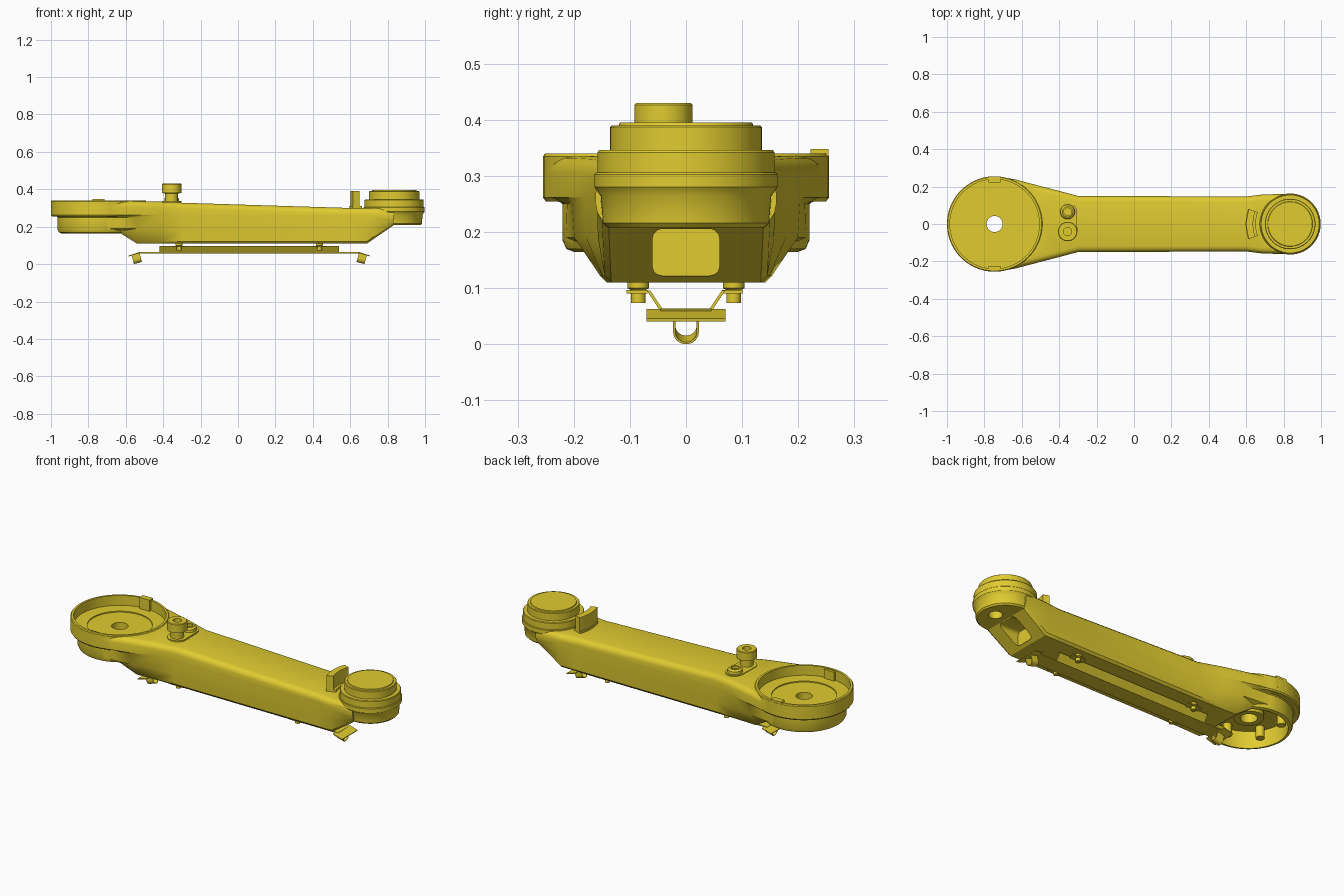
import bpy, bmesh, math
from mathutils import Matrix

if "Cube" in bpy.data.objects:
    bpy.data.objects.remove(bpy.data.objects["Cube"])

yellow = bpy.data.materials.new("yellow_paint")
yellow.diffuse_color = (0.75, 0.6, 0.03, 1)
yellow.use_nodes = True
yellow.node_tree.nodes["Principled BSDF"].inputs["Base Color"].default_value = yellow.diffuse_color
HUB, TIP, TRAY = -0.745, 0.835, 0.06      # x of big hub, small hub, tray middle


def finish(name, bm):
    bmesh.ops.recalc_face_normals(bm, faces=bm.faces)
    me = bpy.data.meshes.new(name)
    bm.to_mesh(me)
    bm.free()
    ob = bpy.data.objects.new(name, me)
    bpy.context.collection.objects.link(ob)
    me.materials.append(yellow)
    return ob


def smooth(ob, angle=32):
    bpy.ops.object.select_all(action='DESELECT')
    ob.select_set(True)
    bpy.context.view_layer.objects.active = ob
    bpy.ops.object.shade_smooth_by_angle(angle=math.radians(angle))
    return ob


def lathe(name, profile, x, y=0, steps=96):
    """Spin an (r, z) profile about a vertical axis."""
    bm = bmesh.new()
    vs = [bm.verts.new((r, 0, z)) for r, z in profile]
    edges = [bm.edges.new(p) for p in zip(vs, vs[1:])]
    if profile[0][0] > 0:
        edges.append(bm.edges.new((vs[-1], vs[0])))
    bmesh.ops.spin(bm, geom=vs + edges, cent=(0, 0, 0), axis=(0, 0, 1),
                   angle=2 * math.pi, steps=steps)
    bmesh.ops.remove_doubles(bm, verts=bm.verts, dist=1e-5)
    bmesh.ops.translate(bm, verts=bm.verts, vec=(x, y, 0))
    return smooth(finish(name, bm))


def prism(name, pts, a, b, axis, matrix=Matrix()):
    """Extrude a 2D outline from a to b along the given axis."""
    place = {'x': lambda p, t: (t, p[0], p[1]), 'y': lambda p, t: (p[0], t, p[1]),
             'z': lambda p, t: (p[0], p[1], t)}[axis]
    bm = bmesh.new()
    rings = [[bm.verts.new(place(p, t)) for p in pts] for t in (a, b)]
    n = len(pts)
    for i in range(n):
        j = (i + 1) % n
        bm.faces.new((rings[0][i], rings[0][j], rings[1][j], rings[1][i]))
    bm.faces.new(rings[0])
    bm.faces.new(rings[1])
    bm.transform(matrix)
    return smooth(finish(name, bm))


def rect(x0, x1, y0, y1):
    return [(x0, y0), (x1, y0), (x1, y1), (x0, y1)]


def rounded(x0, x1, y0, y1, r):
    corners = [(x1 - r, y1 - r), (x0 + r, y1 - r), (x0 + r, y0 + r), (x1 - r, y0 + r)]
    return [(cx + r * math.cos(math.radians(90 * k + t)), cy + r * math.sin(math.radians(90 * k + t)))
            for k, (cx, cy) in enumerate(corners) for t in (0, 30, 60, 90)]


def arc(cx, cy, r, a0, a1, n):
    return [(cx + r * math.cos(math.radians(a0 + (a1 - a0) * i / n)),
             cy + r * math.sin(math.radians(a0 + (a1 - a0) * i / n))) for i in range(n + 1)]


def combine(target, other, operation):
    mod = target.modifiers.new("combine", 'BOOLEAN')
    mod.operation, mod.object, mod.solver = operation, other, 'EXACT'
    bpy.context.view_layer.objects.active = target
    bpy.ops.object.modifier_apply(modifier=mod.name)
    bpy.data.objects.remove(other)


# Arm casting: loft of (x, top, width, skirt width, lower width, lower z, bottom width, bottom z)
sections = [
    (-0.70, .336, .250, .215, .214, .190, .190, .166),
    (-0.63, .336, .237, .212, .208, .190, .180, .166),
    (-0.54, .336, .213, .203, .199, .190, .153, .110),
    (-0.42, .334, .182, .180, .178, .190, .149, .110),
    (-0.30, .328, .150, .150, .150, .180, .146, .110),
    (0.60, .300, .147, .147, .147, .180, .145, .110),
    (0.69, .300, .158, .158, .157, .190, .145, .110),
    (0.835, .300, .161, .161, .158, .235, .150, .210),
]
bm = bmesh.new()
rings = []
for x, zt, w, w2, ws, zl, wb, zb in sections:
    half = [(w - .03, zt), (w - .015, zt - .004), (w - .004, zt - .015), (w, zt - .03), (w, .262),
            (w2, .25), (ws, zl), (wb, zb + .012), (wb - .012, zb)]
    rings.append([bm.verts.new((x, y, z)) for y, z in half + [(-y, z) for y, z in reversed(half)]])
for r0, r1 in zip(rings, rings[1:]):
    for i in range(len(r0)):
        j = (i + 1) % len(r0)
        bm.faces.new((r0[i], r0[j], r1[j], r1[i]))
bm.faces.new(rings[0])
bm.faces.new(rings[-1])
bmesh.ops.triangulate(bm, faces=bm.faces)
arm = finish("arm_casting", bm)

# Hub shells joined to the arm
combine(arm, lathe("big_hub", [(0, .165), (.2, .165), (.213, .17), (.22, .185), (.22, .25), (.225, .255),
                               (.25, .255), (.255, .262), (.255, .335), (.251, .34), (0, .34)], HUB), 'UNION')
combine(arm, lathe("small_hub", [(0, .208), (.14, .208), (.148, .216), (.152, .265), (.163, .28),
                                 (.163, .303), (.16, .306), (0, .306)], TIP), 'UNION')

# Hub recess, hollow underside, bores and the window in the sloped end
combine(arm, lathe("cut_recess", [(0, .278), (.168, .278), (.168, .284), (.239, .284),
                                  (.239, .4), (0, .4)], HUB), 'DIFFERENCE')
combine(arm, lathe("cut_hollow", [(0, .05), (.196, .05), (.196, .262), (0, .262)], HUB), 'DIFFERENCE')
combine(arm, lathe("cut_bore", [(0, .2), (.043, .2), (.043, .35), (0, .35)], HUB, steps=32), 'DIFFERENCE')
combine(arm, prism("cut_window", rounded(-.06, .06, .122, .206, .018), .702, .95, 'x'), 'DIFFERENCE')
combine(arm, lathe("cut_tip_bore", [(0, .1), (.035, .1), (.035, .25), (0, .25)], .9, steps=32), 'DIFFERENCE')
smooth(arm)

# Inner collar, lugs and rim keys of the big hub
lathe("hub_collar", [(.043, .225), (.075, .225), (.075, .265), (.043, .265)], HUB, steps=48)
for k in range(6):
    a = math.radians(60 * k + 30)
    lathe("hub_lug", [(0, .2), (.022, .2), (.022, .265), (0, .265)],
          HUB + .165 * math.cos(a), .165 * math.sin(a), 24)
prism("rim_key_back", rect(HUB - .032, HUB + .032, .222, .254), .282, .348, 'z')
prism("rim_key_front", rect(HUB - .032, HUB + .032, -.25, -.225), .282, .335, 'z')

# Stacked rings on the small hub
lathe("joint_flange", [(0, .305), (.158, .305), (.158, .342), (.155, .346), (0, .346)], TIP)
lathe("joint_disc", [(0, .345), (.135, .345), (.135, .387), (.132, .39), (.12, .39), (.118, .395),
                     (0, .395)], TIP)

# Curved guard beside the small hub
for name, r0, r1, z1 in (("guard_foot", .184, .238, .312), ("guard_wall", .198, .234, .39)):
    prism(name, arc(TIP, 0, r1, 160, 200, 12) + arc(TIP, 0, r0, 200, 160, 12), .28, z1, 'z')

# Cable fittings on the top
FIT = -0.355
prism("fitting_base", arc(FIT, .065, .05, 0, 180, 16) + arc(FIT, -.04, .052, 180, 360, 16), .315, .337, 'z')
lathe("tall_fitting", [(0, .33), (.034, .33), (.034, .378), (.052, .38), (.052, .427), (.049, .43),
                       (.022, .43), (.022, .41), (0, .41)], FIT, -.04, 48)
lathe("short_fitting", [(0, .33), (.04, .33), (.038, .352), (.028, .36), (.02, .36), (.02, .345),
                        (0, .345)], FIT, .065, 48)

# Cable tray under the arm
prism("cable_tray", [(-.07, .096), (-.045, .058), (.045, .058), (.07, .096),
                     (.064, .096), (.042, .063), (-.042, .063), (-.064, .096)], TRAY - .48, TRAY + .48, 'x')
for s in (-1, 1):
    # Bolted mounts
    for side in (-1, 1):
        x, y = TRAY + s * .375, side * .085
        prism("tray_mount", rect(x - .04, x + .04, y - .021, y + .016), .091, .097, 'z')
        lathe("mount_bolt", [(0, .074), (.013, .074), (.013, .097), (.019, .1), (.019, .113), (0, .113)], x, y, 24)
    # End tongue, bent tip and clip
    X = lambda d: TRAY + s * d
    prism("tray_tongue", [(X(.46), .064), (X(.59), .064), (X(.60), .061), (X(.60), .056),
                          (X(.588), .058), (X(.46), .058)], -.045, .045, 'y')
    prism("tongue_tip", [(X(.588), .063), (X(.645), .046), (X(.644), .041), (X(.588), .058)], -.07, .07, 'y')
    u = ([(.023, .05)] + arc(0, .023, .023, 0, -180, 16) + [(-.023, .05)]
         + [(-.019, .05)] + arc(0, .023, .019, -180, 0, 16) + [(.019, .05)])
    prism("tray_clip", u, -.022, .022, 'x',
          Matrix.Translation((X(.595), 0, .006)) @ Matrix.Rotation(math.radians(15 * s), 4, 'Y'))
